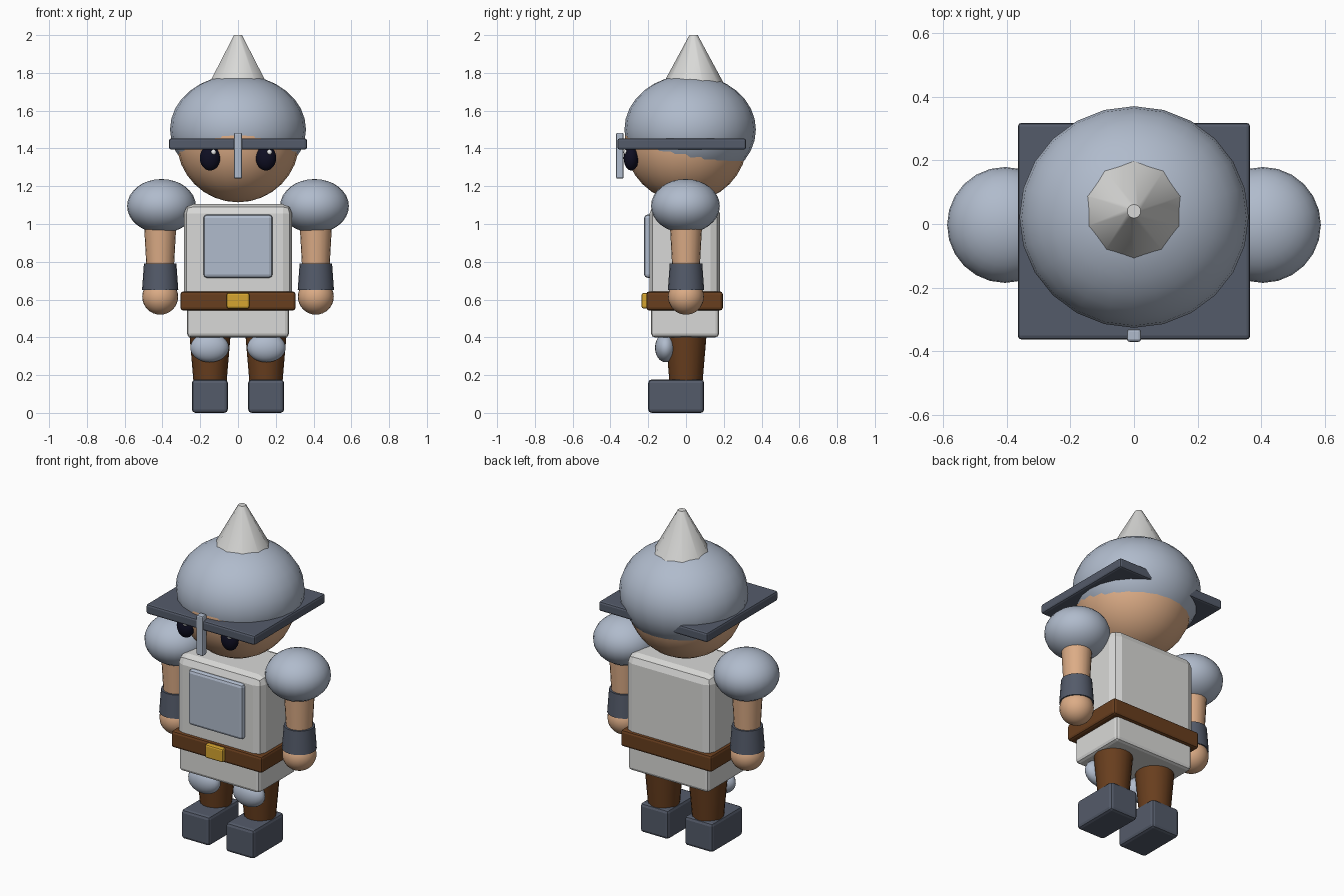
import bpy, math

if "Cube" in bpy.data.objects:
    bpy.data.objects.remove(bpy.data.objects["Cube"])


def mat(name, r, g, b):
    # sRGB 0-255 to linear
    m = bpy.data.materials.new(name)
    lin = [(c / 255 / 12.92) if c <= 10 else ((c / 255 + 0.055) / 1.055) ** 2.4 for c in (r, g, b)]
    m.diffuse_color = (*lin, 1)
    m.use_nodes = True
    m.node_tree.nodes["Principled BSDF"].inputs["Base Color"].default_value = m.diffuse_color
    return m


STEEL = mat("steel blue", 176, 187, 204)
DARK = mat("dark steel", 84, 91, 106)
PALE = mat("pale grey", 217, 217, 215)
SKIN = mat("skin", 220, 172, 134)
BROWN = mat("leather brown", 104, 62, 30)
GOLD = mat("gold", 214, 165, 48)
BLACK = mat("eye black", 14, 14, 34)
WHITE = mat("white", 240, 240, 240)


def finish(name, material, angle=None):
    o = bpy.context.object
    o.name = name
    o.data.materials.append(material)
    if angle:
        bpy.ops.object.shade_smooth_by_angle(angle=math.radians(angle))
    return o


def box(name, material, lo, hi, bevel=0.015, segments=2):
    centre = [(a + b) / 2 for a, b in zip(lo, hi)]
    bpy.ops.mesh.primitive_cube_add(size=1, location=centre)
    o = bpy.context.object
    o.scale = [b - a for a, b in zip(lo, hi)]
    bpy.ops.object.transform_apply(location=False, rotation=False, scale=True)
    mod = o.modifiers.new("bevel", 'BEVEL')
    mod.width, mod.segments = bevel, segments
    return finish(name, material)


def ball(name, material, centre, radii, segments=24, rings=16):
    bpy.ops.mesh.primitive_uv_sphere_add(segments=segments, ring_count=rings, radius=1, location=centre)
    bpy.context.object.scale = radii
    bpy.ops.object.transform_apply(location=False, rotation=False, scale=True)
    return finish(name, material, 60)


def cone(name, material, x, y, z0, z1, r0, r1, sides=20, angle=40):
    bpy.ops.mesh.primitive_cone_add(vertices=sides, radius1=r0, radius2=r1, depth=z1 - z0,
                                    location=(x, y, (z0 + z1) / 2))
    return finish(name, material, angle)


# Head and helmet
ball("head", SKIN, (0, 0, 1.44), (0.325, 0.325, 0.325))
ball("helmet", STEEL, (0, 0.022, 1.50), (0.36, 0.348, 0.29))
cone("helmet_spike", PALE, 0, 0.04, 1.73, 2.0, 0.168, 0.022, sides=10, angle=50)
box("helmet_brim", DARK, (-0.365, -0.363, 1.394), (0.365, 0.318, 1.453), 0.012)
box("nose_guard", STEEL, (-0.022, -0.37, 1.24), (0.022, -0.33, 1.483), 0.008)

# Torso
box("chest", PALE, (-0.287, -0.193, 0.58), (0.287, 0.18, 1.105), 0.05)
box("skirt", PALE, (-0.27, -0.185, 0.40), (0.27, 0.175, 0.62), 0.02)
box("chest_plate", STEEL, (-0.183, -0.222, 0.715), (0.183, -0.15, 1.05), 0.018)
box("belt", BROWN, (-0.305, -0.21, 0.542), (0.305, 0.195, 0.643), 0.015)
box("buckle", GOLD, (-0.06, -0.235, 0.553), (0.06, -0.19, 0.635), 0.01)

# Paired parts
for s, side in ((-1, "left"), (1, "right")):
    ball(side + "_eye", BLACK, (s * 0.148, -0.29, 1.35), (0.054, 0.04, 0.067), 16, 12)
    ball(side + "_eye_glint", WHITE, (s * 0.148 + 0.018, -0.32, 1.38), (0.014, 0.01, 0.014), 10, 8)
    ball(side + "_shoulder", STEEL, (s * 0.405, -0.003, 1.095), (0.182, 0.182, 0.143))
    cone(side + "_arm", SKIN, s * 0.412, 0, 0.68, 1.08, 0.068, 0.09)
    cone(side + "_cuff", DARK, s * 0.412, 0, 0.65, 0.79, 0.096, 0.086)
    ball(side + "_hand", SKIN, (s * 0.412, 0, 0.615), (0.095, 0.095, 0.095))
    cone(side + "_leg", BROWN, s * 0.148, 0, 0.12, 0.45, 0.084, 0.112)
    ball(side + "_knee", STEEL, (s * 0.15, -0.108, 0.345), (0.102, 0.056, 0.077))
    x = s * 0.149
    box(side + "_boot", DARK, (x - 0.095, -0.2, 0), (x + 0.095, 0.096, 0.177), 0.018)
